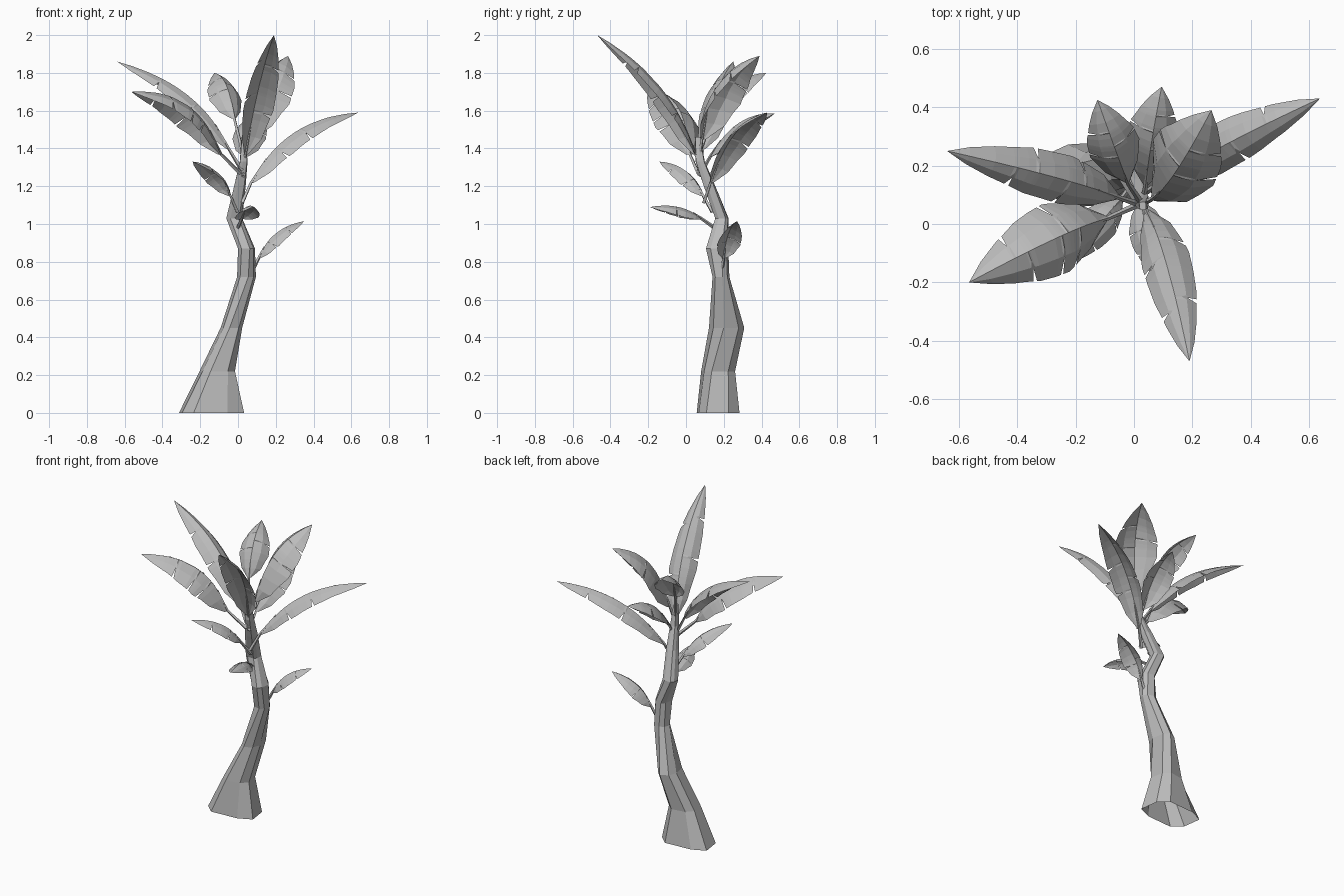
import bpy
import math
from mathutils import Vector

cube = bpy.data.objects.get("Cube")
if cube:
    bpy.data.objects.remove(cube)

grey = bpy.data.materials.new("plain grey")
grey.use_nodes = True
grey.diffuse_color = (0.5, 0.5, 0.5, 1)
grey.node_tree.nodes["Principled BSDF"].inputs["Base Color"].default_value = (0.5, 0.5, 0.5, 1)


def make_object(name, verts, faces):
    mesh = bpy.data.meshes.new(name)
    mesh.from_pydata(verts, [], faces)
    mesh.materials.append(grey)
    mesh.update()
    obj = bpy.data.objects.new(name, mesh)
    bpy.context.collection.objects.link(obj)
    return obj


def skin(rows, closed):
    """Quads joining equal rows of vertices."""
    n = len(rows[0])
    faces = []
    for i in range(len(rows) - 1):
        for j in range(n if closed else n - 1):
            k = (j + 1) % n
            faces.append((i * n + j, i * n + k, (i + 1) * n + k, (i + 1) * n + j))
    return [v for row in rows for v in row], faces


def squared(v):
    """Pushes a circle coordinate towards a rounded square."""
    return math.copysign(abs(v) ** .68, v)


# Leaning, twisting trunk: centre x, y, z and the two radii of each ring
SIDES = 8
rings = [
    (-.14, .17, 0, .175, .115),
    (-.11, .17, .22, .092, .088),
    (-.035, .215, .45, .055, .09),
    (.045, .185, .72, .048, .043),
    (.045, .165, .87, .044, .058),
    (-.02, .19, 1.03, .043, .036),
    (.01, .125, 1.2, .033, .033),
    (.03, .075, 1.33, .022, .026),
    (.03, .062, 1.46, .012, .015),
]
rows = []
for i, (x, y, z, rx, ry) in enumerate(rings):
    row = []
    for j in range(SIDES):
        a = math.tau * (j + 0.5) / SIDES + i * 0.16
        ridge = 1.04 if j % 2 else 0.94
        row.append(Vector((x + rx * ridge * squared(math.cos(a)),
                           y + ry * ridge * squared(math.sin(a)), z)))
    rows.append(row)
verts, faces = skin(rows, True)
faces.append(tuple(range(len(verts) - SIDES, len(verts))))
make_object("trunk", verts, faces)


def curve_point(a, b, c, t):
    """Quadratic arc through a, b (halfway) and c."""
    ctrl = b * 2 - (a + c) / 2
    return a * (1 - t) ** 2 + ctrl * 2 * t * (1 - t) + c * t ** 2


def blade_width(t):
    keys = [(0, .12), (.12, .66), (.35, 1), (.6, .94), (.8, .62), (.91, .35), (1, 0)]
    for (t0, w0), (t1, w1) in zip(keys, keys[1:]):
        if t <= t1:
            return w0 + (w1 - w0) * (t - t0) / (t1 - t0)
    return 0


def leaf(name, base, start, mid, tip, width, tears):
    base, start, mid, tip = map(Vector, (base, start, mid, tip))

    # Thin four-sided stalk
    along = (start - base).normalized()
    side = along.cross(Vector((0, 0, 1))).normalized()
    up = side.cross(along)
    rows = []
    for p, r in ((base - along * 0.02, .011), (start, .008), (curve_point(start, mid, tip, .2), .003)):
        rows.append([p + side * r, p + up * r, p - side * r, p - up * r])
    make_object(name + "_stalk", *skin(rows, True))

    # Arched blade with torn notches: one set of tears for each edge
    stations = {t: (1, 1) for t in (0, .12, .24, .36, .5, .64, .8, .91, 1)}
    for edge, places in enumerate(tears):
        for t in places:
            stations[t - .012] = stations[t + .012] = (1, 1)
            stations[t] = (.58, 1) if edge == 0 else (1, .58)
    rows = []
    for t in sorted(stations):
        p = curve_point(start, mid, tip, t)
        along = (curve_point(start, mid, tip, t + .01) - curve_point(start, mid, tip, t - .01)).normalized()
        side = along.cross(Vector((0, 0, 1))).normalized()
        up = side.cross(along)
        half = width * blade_width(t) / 2
        left, right = stations[t]

        def across(s):
            return p + side * s * half - up * half * (.15 * abs(s) + .6 * s * s)

        rows.append([across(-left), across(-left * .55), p, across(right * .55), across(right)])
    make_object(name + "_blade", *skin(rows, False))


# Crown leaves
leaf("front_tall_leaf", (.03, .07, 1.33), (.04, .05, 1.37), (.112, -.14, 1.73), (.19, -.47, 2),
     .17, ((.3, .69), (.44, .75)))
leaf("right_back_leaf", (.01, .07, 1.3), (-.05, .09, 1.4), (-.27, .16, 1.685), (-.64, .25, 1.86),
     .17, ((.4, .7), (.3, .59)))
leaf("right_front_leaf", (0, .06, 1.28), (-.09, .02, 1.37), (-.27, -.05, 1.63), (-.565, -.2, 1.7),
     .25, ((.3, .45, .68), (.4, .76)))
leaf("left_long_leaf", (.03, .1, 1.13), (.07, .13, 1.22), (.3, .265, 1.485), (.637, .43, 1.59),
     .165, ((.42, .75), (.3, .55)))
leaf("left_back_leaf", (.03, .07, 1.35), (.06, .085, 1.45), (.145, .182, 1.75), (.265, .39, 1.89),
     .26, ((.55,), (.45, .7)))
leaf("back_leaf", (.03, .08, 1.27), (.04, .13, 1.36), (.06, .28, 1.535), (.095, .47, 1.585),
     .18, ((.6,), (.42, .75)))
leaf("back_right_leaf", (.02, .08, 1.4), (-.02, .14, 1.56), (-.062, .25, 1.735), (-.125, .425, 1.8),
     .18, ((.42, .7), (.55,)))

# Small shoots on the trunk
leaf("lower_left_shoot", (.08, .19, .76), (.11, .2, .82), (.2, .225, .95), (.35, .27, 1.015),
     .13, ((.4,), (.3, .7)))
leaf("right_shoot", (-.01, .13, 1.08), (-.04, .09, 1.15), (-.12, 0, 1.28), (-.24, -.14, 1.33),
     .13, ((.3, .69), (.45,)))
leaf("front_shoot", (0, .15, .98), (.02, .08, 1.03), (.05, -.04, 1.09), (.08, -.19, 1.09),
     .13, ((.55,), (.4, .7)))
